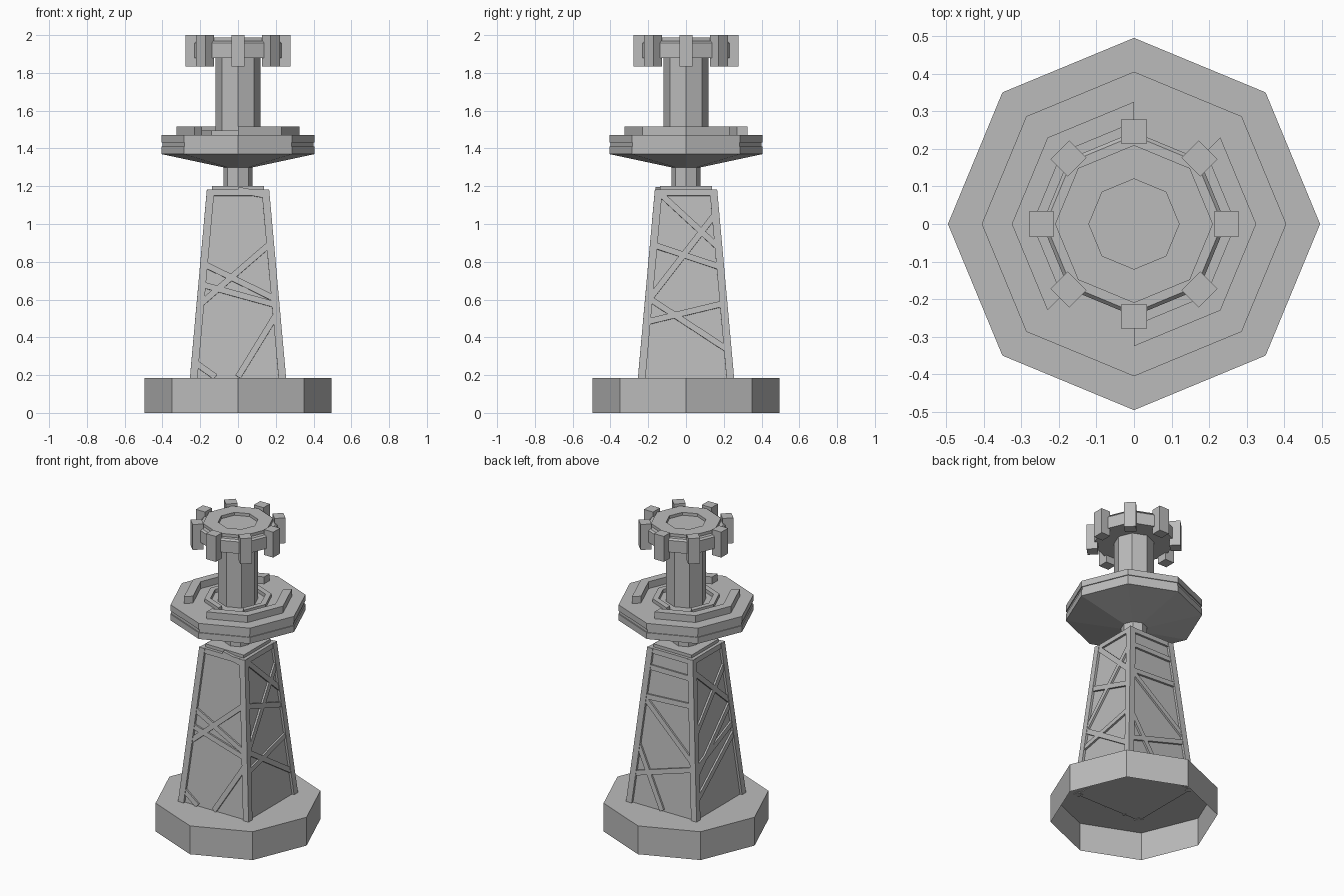
import bpy, bmesh
from math import pi, cos, sin
from mathutils import Matrix, Vector

cube = bpy.data.objects.get("Cube")
if cube:
    bpy.data.objects.remove(cube, do_unlink=True)

grey = bpy.data.materials.new("stone_grey")
grey.use_nodes = True
grey.diffuse_color = (0.5, 0.5, 0.5, 1)
grey.node_tree.nodes["Principled BSDF"].inputs["Base Color"].default_value = (0.5, 0.5, 0.5, 1)


def finish(name, bm):
    bmesh.ops.recalc_face_normals(bm, faces=bm.faces)
    mesh = bpy.data.meshes.new(name)
    bm.to_mesh(mesh)
    bm.free()
    mesh.materials.append(grey)
    obj = bpy.data.objects.new(name, mesh)
    bpy.context.collection.objects.link(obj)
    return obj


def lathe(name, profile, sides=8, first=0, count=None, closed=False, caps=(True, True)):
    """Sweep (radius, z) points about z in flat segments; count limits the arc."""
    bm = bmesh.new()
    full = count is None
    rings = []
    for i in range(sides if full else count + 1):
        a = 2 * pi * (first + i) / sides
        rings.append([bm.verts.new((r * cos(a), r * sin(a), z)) for r, z in profile])
    n = len(profile)
    for i in range(len(rings) if full else len(rings) - 1):
        a, b = rings[i], rings[(i + 1) % len(rings)]
        for j in range(n if closed else n - 1):
            k = (j + 1) % n
            bm.faces.new((a[j], b[j], b[k], a[k]))
    if not full:
        bm.faces.new(rings[0])
        bm.faces.new(rings[-1])
    elif not closed:
        for end, cap in zip((0, -1), caps):
            if cap:
                bm.faces.new([ring[end] for ring in rings])
    return finish(name, bm)


def add_box(bm, matrix, size):
    bmesh.ops.create_cube(bm, size=1, matrix=matrix @ Matrix.Diagonal((*size, 1)))


# Tower dimensions
Z0, Z1 = 0.18, 1.18
H0, H1 = 0.24, 0.15


def half(z):
    return H0 + (H1 - H0) * (z - Z0) / (Z1 - Z0)


def add_bar(bm, start, end, normal, width, depth):
    """Box running from start to end, with its thickness along normal."""
    axis = end - start
    x = axis.normalized()
    y = (normal - x * normal.dot(x)).normalized()
    rot = Matrix((x, y, x.cross(y))).transposed().to_4x4()
    add_box(bm, Matrix.Translation((start + end) / 2) @ rot, (axis.length, depth, width))


# Base: eight-sided shell, open underneath
lathe("base", [(0.495, 0), (0.495, 0.185)], caps=(False, True))

# Tapered square tower core and its top plate
root = 2 ** 0.5
core = lathe("tower_core", [(H0 * root, Z0), (H1 * root, Z1)], sides=4, first=0.5)
lathe("tower_cap", [(0.138 * root, 1.175), (0.138 * root, 1.2)], sides=4, first=0.5)

# Lattice bars: (side, height) at each end, side -1..1 across the face
front = [(-1, .79, 1, .60), (-1, .57, 1, .90), (-1, .68, 1, .57),
         (1, .53, 0, .19), (-1, .27, -.5, .19), (0, 1.18, 1, 1.15)]
right = [(-.9, 1.16, 1, .87), (1, 1.06, -1, .59), (-1, .89, 1, .77),
         (-1, .61, 1, .33), (-1, .48, 1, .58)]
back = [(-1, 1.06, 1, 1.06), (-1, .87, 1, .89), (-1, .87, 1, .53),
        (-1, .58, 0, .19), (-1, .37, 1, .50)]
left = [(-1, 1.1, 1, .79), (1, 1.05, -1, .70), (1, .79, -1, .45),
        (-1, .50, 1, .66), (-1, .30, 1, .60)]

bm = bmesh.new()
for quarter, bars in enumerate((front, right, back, left)):
    turn = Matrix.Rotation(quarter * pi / 2, 3, 'Z')
    normal = turn @ Vector((0, -1, (H0 - H1) / (Z1 - Z0)))

    def on_face(s, z):
        return turn @ Vector((s * half(z), -half(z), z))

    for s0, z0, s1, z1 in bars + [(-1, 1.165, 1, 1.165)]:
        add_bar(bm, on_face(s0, z0), on_face(s1, z1), normal, 0.032, 0.024)
    # Corner post
    add_bar(bm, turn @ Vector((H0 - .005, .005 - H0, Z0)),
            turn @ Vector((H1 - .005, .005 - H1, Z1)), normal, 0.04, 0.04)
finish("tower_lattice", bm)

# Neck and platform with a shallow groove around its rim
lathe("neck", [(0.078, 1.19), (0.078, 1.32)])
lathe("platform", [(0.078, 1.3), (0.405, 1.37), (0.405, 1.411), (0.399, 1.411),
                   (0.399, 1.432), (0.405, 1.432), (0.405, 1.472)])

# Raised arcs on the platform, in opposite pairs
for i, start in enumerate((2, 6)):
    lathe(f"outer_arc_{i + 1}", [(0.325, 1.47), (0.325, 1.517), (0.27, 1.517), (0.27, 1.47)],
          first=start, count=3, closed=True)
    lathe(f"inner_arc_{i + 1}", [(0.2, 1.47), (0.2, 1.495), (0.165, 1.495), (0.165, 1.47)],
          first=start + 1, count=3, closed=True)

# Column and crown with a recessed centre
lathe("column", [(0.12, 1.47), (0.12, 1.9)])
lathe("crown", [(0.245, 1.88), (0.245, 1.957), (0.235, 1.968), (0.21, 1.968),
                (0.21, 1.987), (0.12, 1.987), (0.12, 1.968)])

# Posts around the crown
bm = bmesh.new()
for i in range(8):
    spin = Matrix.Rotation(i * pi / 4, 4, 'Z')
    add_box(bm, spin @ Matrix.Translation((0.246, 0, 1.917)), (0.065, 0.07, 0.166))
finish("crown_posts", bm)
